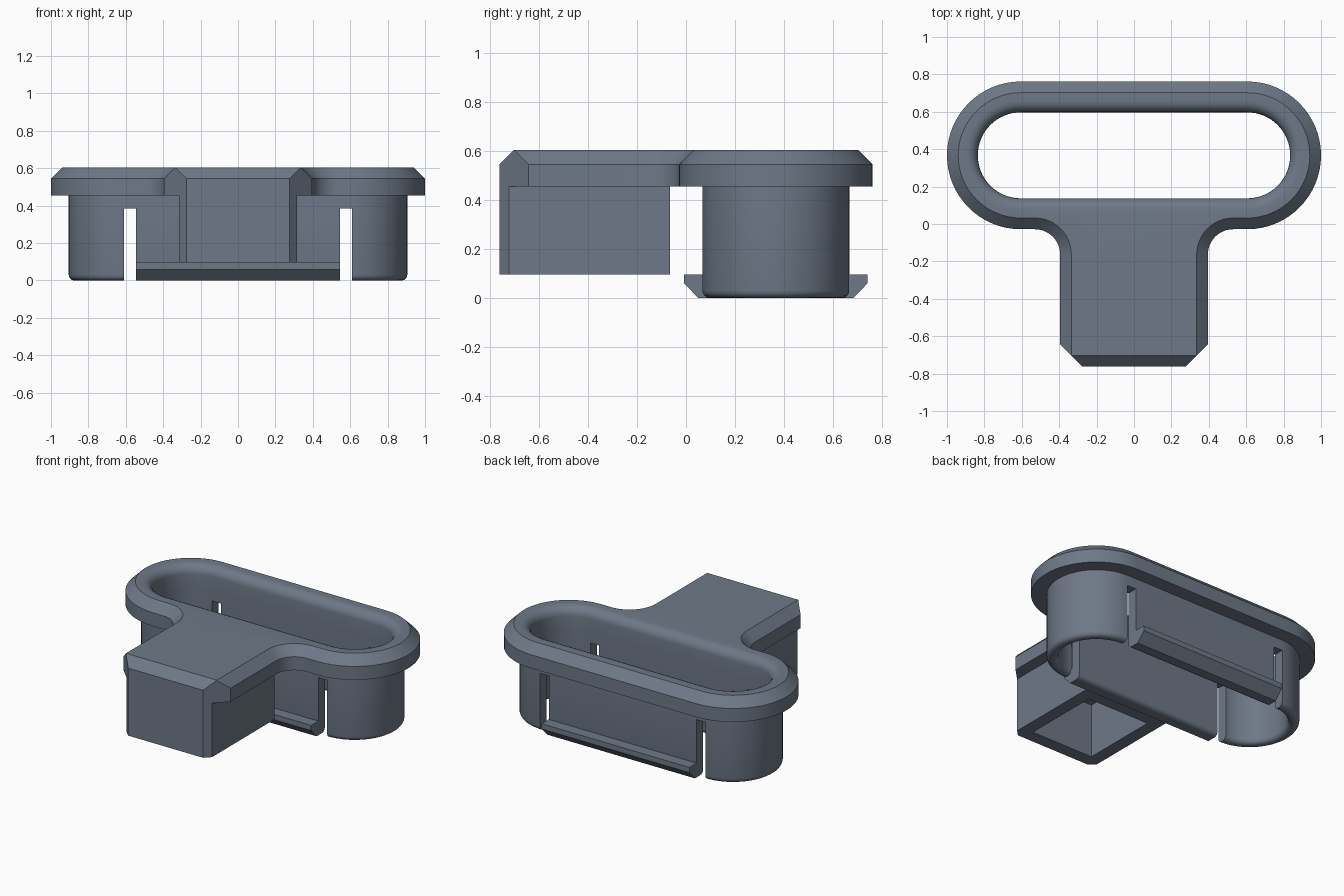
import bpy, bmesh, math
from mathutils import Vector

if "Cube" in bpy.data.objects:
    bpy.data.objects.remove(bpy.data.objects["Cube"])

CY = 0.367        # centre line of the oval
CX = 0.605        # half length of its straight sides
SEG = 32

mat = bpy.data.materials.new("slate grey")
mat.diffuse_color = (0.155, 0.19, 0.245, 1)
mat.use_nodes = True
mat.node_tree.nodes["Principled BSDF"].inputs["Base Color"].default_value = mat.diffuse_color


def finish(name, bm):
    bmesh.ops.recalc_face_normals(bm, faces=bm.faces[:])
    me = bpy.data.meshes.new(name)
    bm.to_mesh(me)
    bm.free()
    me.materials.append(mat)
    ob = bpy.data.objects.new(name, me)
    bpy.context.collection.objects.link(ob)
    return ob


def stack(loops):
    """Closed solid from matching loops of points."""
    bm = bmesh.new()
    rings = [[bm.verts.new(p) for p in loop] for loop in loops]
    n = len(rings[0])
    for a, b in zip(rings, rings[1:]):
        for i in range(n):
            j = (i + 1) % n
            bm.faces.new((a[i], a[j], b[j], b[i]))
    bm.faces.new(rings[0])
    bm.faces.new(rings[-1])
    return bm


def arc(cx, cy, r, a0, a1, n):
    return [(cx + r * math.cos(math.radians(a0 + (a1 - a0) * i / n)),
             cy + r * math.sin(math.radians(a0 + (a1 - a0) * i / n))) for i in range(n + 1)]


def oval(r, z):
    pts = arc(CX, CY, r, -90, 90, SEG) + arc(-CX, CY, r, 90, 270, SEG)
    return [(x, y, z) for x, y in pts]


def tee(d, z):
    """Plate outline, offset inward by d."""
    R, w, r = 0.135, 0.395, 0.395
    half = [(w - d, -0.762 + d)]
    half += arc(w + R, CY - r - R, R + d, 180, 90, 12)
    half += arc(CX, CY, r - d, -90, 90, SEG)
    return [(x, y, z) for x, y in half + [(-x, y) for x, y in reversed(half)]]


def box(x0, x1, y0, y1, z0, z1):
    return stack([[(x0, y0, z), (x1, y0, z), (x1, y1, z), (x0, y1, z)] for z in (z0, z1)])


def trim_corners(bm):
    """Slice the two front vertical corners at 45 degrees."""
    for s in (1, -1):
        cut = bmesh.ops.bisect_plane(
            bm, geom=bm.verts[:] + bm.edges[:] + bm.faces[:], clear_outer=True,
            plane_co=Vector((s * 0.395, -0.643, 0)), plane_no=Vector((s, -1, 0)))
        edges = [e for e in cut["geom_cut"] if isinstance(e, bmesh.types.BMEdge)]
        bmesh.ops.holes_fill(bm, edges=edges, sides=0)
    return bm


def subtract(ob, bm):
    cutter = finish("cutter", bm)
    cutter.hide_render = True
    mod = ob.modifiers.new("cut", "BOOLEAN")
    mod.operation, mod.solver, mod.object = "DIFFERENCE", "EXACT", cutter
    bpy.context.view_layer.objects.active = ob
    bpy.ops.object.modifier_apply(modifier=mod.name)
    bpy.data.objects.remove(cutter)


def hole():
    """Oval opening, rounded at the top rim and the bottom rim."""
    prof = [(0.26, -0.1), (0.26, 0.0)]
    prof += [(0.26 - 0.03 * math.sin(a), 0.03 - 0.03 * math.cos(a))
             for a in (math.pi / 8 * i for i in range(1, 5))]
    prof += [(0.29 - 0.06 * math.cos(a), 0.545 + 0.06 * math.sin(a))
             for a in (math.pi / 12 * i for i in range(7))]
    prof += [(0.29, 0.7)]
    return stack([oval(r, z) for r, z in prof])


# Top plate: oval flange and arm in one outline with a chamfered top edge
plate = finish("top_plate", trim_corners(stack([tee(0, 0.455), tee(0, 0.545), tee(0.06, 0.605)])))
subtract(plate, hole())

# Oval sleeve below the flange, rounded at the bottom
prof = [(0.3 - 0.03 + 0.03 * math.sin(a), 0.03 - 0.03 * math.cos(a))
        for a in (math.pi / 8 * i for i in range(5))] + [(0.3, 0.46)]
sleeve = finish("sleeve", stack([oval(r, z) for r, z in prof]))
subtract(sleeve, hole())
for s in (-1, 1):  # slots that free the spring clips
    a, b = sorted((s * 0.545, s * 0.61))
    subtract(sleeve, box(a, b, -0.3, 1.0, -0.1, 0.385))

# Clip hooks, front and back
hook = [(0.105, 0), (0.05, 0), (-0.008, 0.06), (-0.008, 0.095), (0.105, 0.095)]
parts = [plate, sleeve]
for name, flip in (("front_hook", False), ("back_hook", True)):
    loops = [[(x, 2 * CY - y if flip else y, z) for y, z in hook] for x in (-0.545, 0.545)]
    parts.append(finish(name, stack(loops)))

# Hollow box under the arm, open at the bottom
arm = finish("arm_box", trim_corners(box(-0.315, 0.315, -0.762, -0.065, 0.095, 0.46)))
subtract(arm, box(-0.23, 0.23, -0.675, -0.15, 0, 0.6))
parts.append(arm)

# Smooth curved walls, keep creases
bpy.ops.object.select_all(action="DESELECT")
for ob in parts:
    ob.select_set(True)
bpy.context.view_layer.objects.active = plate
bpy.ops.object.shade_smooth_by_angle(angle=math.radians(30))
